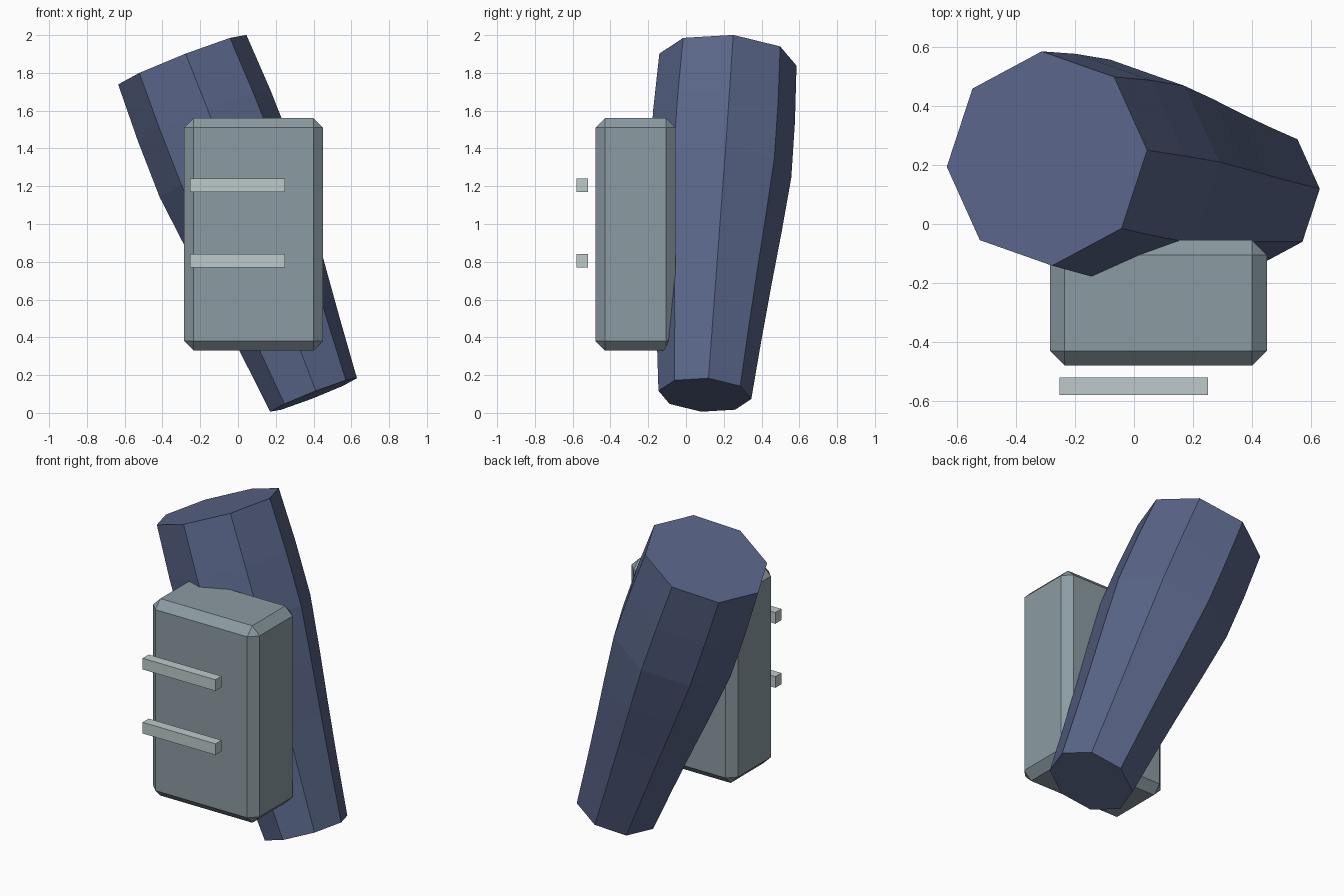
import bpy, bmesh, math
from mathutils import Vector

if "Cube" in bpy.data.objects:
    bpy.data.objects.remove(bpy.data.objects["Cube"])


def material(name, rgb):
    m = bpy.data.materials.new(name)
    lin = [(c / 255 / 12.92) if c < 10 else ((c / 255 + 0.055) / 1.055) ** 2.4 for c in rgb]
    m.diffuse_color = (*lin, 1)
    m.use_nodes = True
    m.node_tree.nodes["Principled BSDF"].inputs["Base Color"].default_value = m.diffuse_color
    return m


navy = material("navy_cloth", (89, 101, 136))
grey = material("blue_grey_pouch", (139, 155, 162))
pale = material("pale_strap", (190, 202, 202))


def finish(name, bm, mat):
    bmesh.ops.recalc_face_normals(bm, faces=bm.faces)
    me = bpy.data.meshes.new(name)
    bm.to_mesh(me)
    bm.free()
    me.materials.append(mat)
    ob = bpy.data.objects.new(name, me)
    bpy.context.collection.objects.link(ob)
    return ob


def box(name, lo, hi, mat, chamfer=0):
    lo, hi = Vector(lo), Vector(hi)
    bm = bmesh.new()
    bmesh.ops.create_cube(bm, size=1)
    for v in bm.verts:
        v.co = (lo + hi) / 2 + v.co * (hi - lo)
    if chamfer:
        bmesh.ops.bevel(bm, geom=bm.edges[:], offset=chamfer, segments=1,
                        affect='EDGES', profile=0.5)
    return finish(name, bm, mat)


# Leaning eight-sided limb that swells above the middle
bottom, top = Vector((0.40, 0.10, 0.095)), Vector((-0.295, 0.222, 1.87))
axis = (top - bottom).normalized()
u = Vector((0.34, 0.028, 0.13))
u = (u - axis * u.dot(axis)).normalized()
v = axis.cross(u)
radii = [0.247, 0.277, 0.31, 0.346, 0.378, 0.377, 0.365]
bm = bmesh.new()
rings = []
for i, r in enumerate(radii):
    c = bottom.lerp(top, i / (len(radii) - 1))
    rings.append([bm.verts.new(c + r * (u * math.cos(a) + v * math.sin(a)))
                  for a in (k * math.pi / 4 for k in range(8))])
for a, b in zip(rings, rings[1:]):
    for k in range(8):
        n = (k + 1) % 8
        bm.faces.new((a[k], a[n], b[n], b[k]))
bm.faces.new(rings[0])
bm.faces.new(rings[-1])
finish("limb", bm, navy)

# Chamfered pouch on the front
box("pouch", (-0.285, -0.48, 0.33), (0.45, -0.055, 1.56), grey, 0.05)

# Two straps floating before the pouch
for name, z in (("lower_strap", 0.805), ("upper_strap", 1.205)):
    box(name, (-0.253, -0.58, z - 0.035), (0.25, -0.52, z + 0.035), pale)
